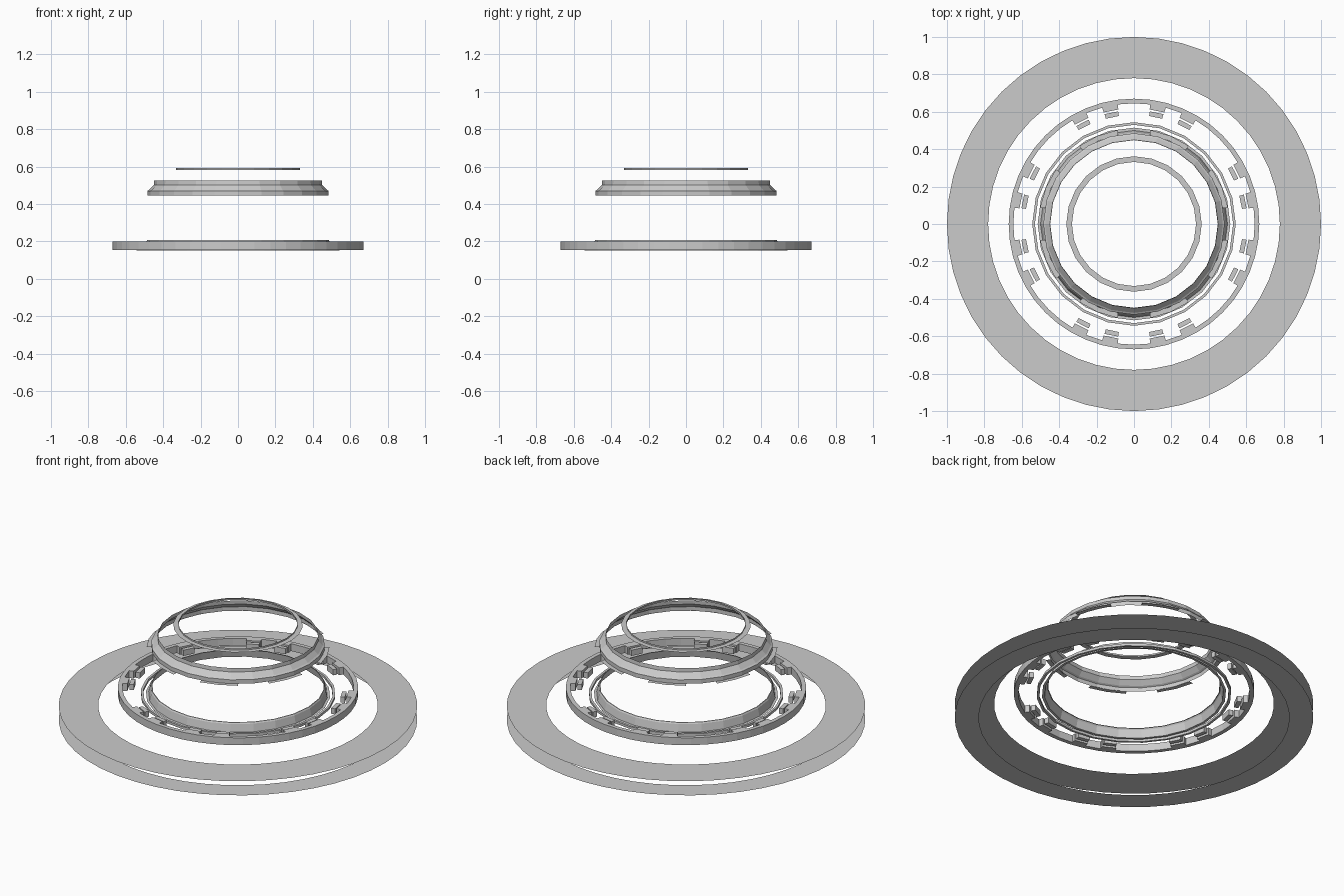
import bpy, bmesh
from math import cos, sin, pi, radians

if "Cube" in bpy.data.objects:
    bpy.data.objects.remove(bpy.data.objects["Cube"])


def finish(name, bm):
    me = bpy.data.meshes.new(name)
    bm.to_mesh(me)
    bm.free()
    ob = bpy.data.objects.new(name, me)
    bpy.context.collection.objects.link(ob)
    return ob


def sweep(bm, profile, n, start=0.0, span=2 * pi, closed=False):
    """Sweep an (r, z) profile around z over the given angle."""
    full = span > 2 * pi - 1e-4
    count = n if full else n + 1
    rows = [[bm.verts.new((r * cos(start + span * i / n), r * sin(start + span * i / n), z))
             for r, z in profile] for i in range(count)]
    m = len(profile)
    for i in range(n):
        a, b = rows[i], rows[(i + 1) % count]
        for j in range(m if closed else m - 1):
            k = (j + 1) % m
            bm.faces.new((a[j], a[k], b[k], b[j]))
    if closed and not full:
        bm.faces.new(rows[0])
        bm.faces.new(rows[-1][::-1])


def lathe(name, profile, n, closed=False):
    bm = bmesh.new()
    sweep(bm, profile, n, closed=closed)
    if closed:
        bmesh.ops.recalc_face_normals(bm, faces=bm.faces)
    return finish(name, bm)


def rect(r0, r1, z0, z1):
    return [(r0, z0), (r1, z0), (r1, z1), (r0, z1)]


def arcs(name, angles, width, profile, closed, n=1):
    bm = bmesh.new()
    for a in angles:
        sweep(bm, profile, n, radians(a - width / 2), radians(width), closed)
    if closed:
        bmesh.ops.recalc_face_normals(bm, faces=bm.faces)
    return finish(name, bm)


# Two flat outer discs
lathe("outer_disc_lower", [(1.0, 0), (0.866, 0)], 48)
lathe("outer_disc_upper", [(0.78, 0.087), (1.0, 0.087)], 48)

# Middle band with inward teeth and a floating block in front of each tooth
lathe("middle_band", rect(0.645, 0.67, 0.155, 0.2), 48, True)
slots = [q + d for q in (0, 90, 180, 270) for d in (-27, -11.5, 11.5, 27)]
arcs("band_teeth", slots, 7.5, rect(0.618, 0.646, 0.155, 0.2), True)
arcs("floating_blocks", slots, 7, rect(0.583, 0.608, 0.16, 0.195), True)

# Thin inner rings
lathe("thin_ring", rect(0.53, 0.544, 0.15, 0.165), 24, True)
lathe("inner_collar", [(0.515, 0.155), (0.5, 0.155), (0.49, 0.2), (0.485, 0.208), (0.48, 0.208)], 24)

# Raised stepped collar with lip segments below
lathe("raised_collar", [(0.485, 0.445), (0.485, 0.47), (0.475, 0.476), (0.45, 0.502),
                        (0.448, 0.525)][::-1], 24)
arcs("collar_lip", [22.5 + 45 * i for i in range(8)], 25, [(0.483, 0.446), (0.51, 0.446)], False, 2)

# Top hoop: flat flange with a short inner wall
lathe("top_hoop", [(0.332, 0.592), (0.332, 0.582), (0.362, 0.582)], 24)
